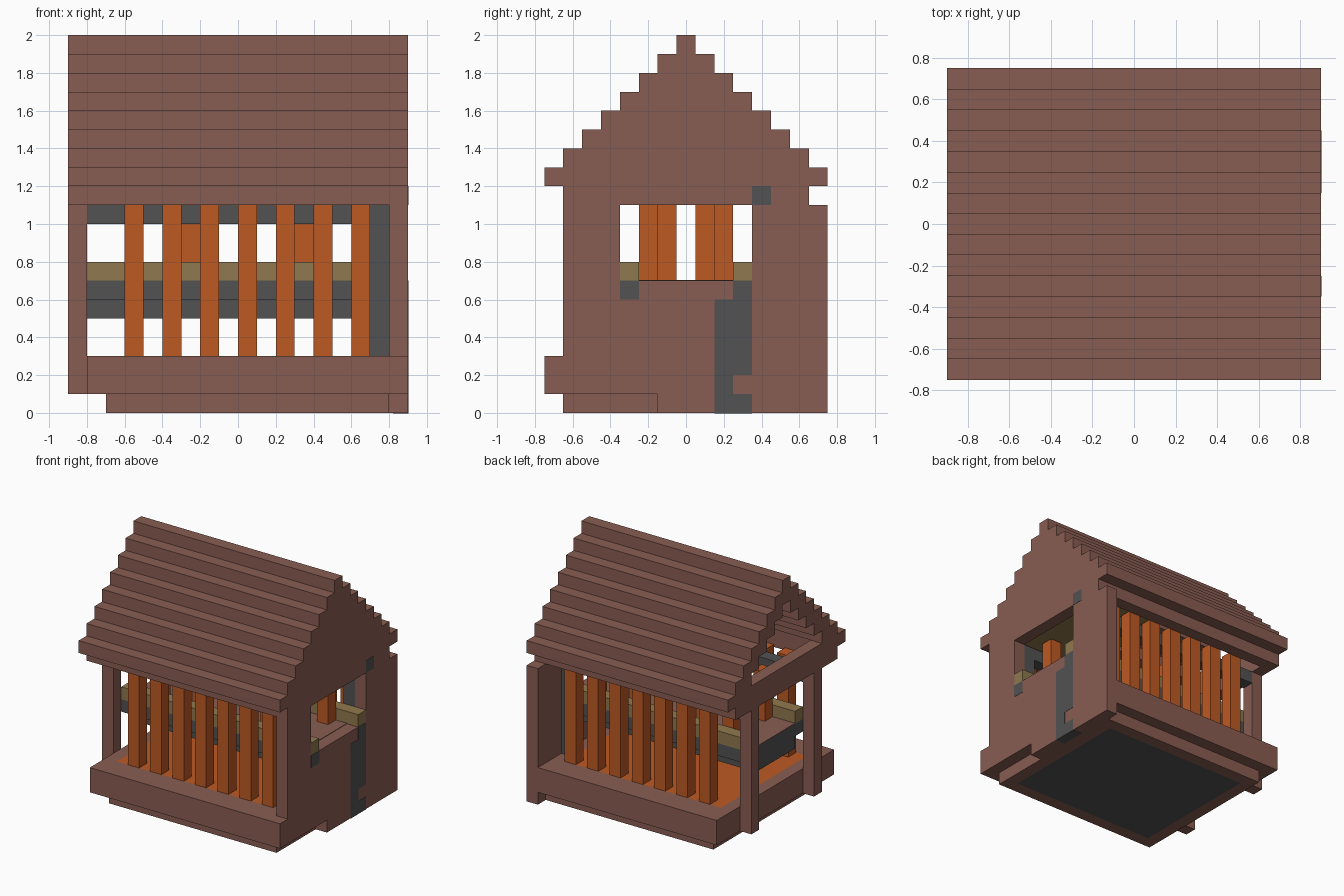
import bpy
import bmesh

cube = bpy.data.objects.get("Cube")
if cube:
    bpy.data.objects.remove(cube, do_unlink=True)


def material(name, r, g, b):
    m = bpy.data.materials.new(name)
    m.diffuse_color = (r, g, b, 1)
    m.use_nodes = True
    node = m.node_tree.nodes["Principled BSDF"]
    node.inputs["Base Color"].default_value = (r, g, b, 1)
    node.inputs["Roughness"].default_value = 0.9
    return m


BROWN = material("brown_wood", 0.25, 0.11, 0.085)
ORANGE = material("orange_wood", 0.51, 0.10, 0.016)
GREY = material("grey_stone", 0.085, 0.085, 0.085)
TAN = material("tan_wood", 0.28, 0.19, 0.077)


def boxes(name, mat, parts):
    """One object from boxes given as (x0, x1, y0, y1, z0, z1)."""
    bm = bmesh.new()
    for x0, x1, y0, y1, z0, z1 in parts:
        for v in bmesh.ops.create_cube(bm, size=1)["verts"]:
            v.co.x = x1 if v.co.x > 0 else x0
            v.co.y = y1 if v.co.y > 0 else y0
            v.co.z = z1 if v.co.z > 0 else z0
    mesh = bpy.data.meshes.new(name)
    bm.to_mesh(mesh)
    bm.free()
    mesh.materials.append(mat)
    obj = bpy.data.objects.new(name, mesh)
    bpy.context.collection.objects.link(obj)
    return obj


def both(parts):
    """Repeat boxes mirrored from back to front."""
    return parts + [(a, b, -d, -c, e, f) for a, b, c, d, e, f in parts]


def ring(x0, x1, y, ix0, ix1, iy, z0, z1):
    """Rectangular frame made of four boxes."""
    return both([(x0, x1, iy, y, z0, z1)]) + [
        (x0, ix0, -iy, iy, z0, z1), (ix1, x1, -iy, iy, z0, z1)]


# Base and floor
boxes("base_frame", BROWN, ring(-0.7, 0.8, 0.65, -0.6, 0.7, 0.55, 0, 0.1))
boxes("base_slab", GREY, [(-0.6, 0.7, -0.55, 0.55, 0, 0.1)])
boxes("floor_rim", BROWN, ring(-0.8, 0.9, 0.75, -0.7, 0.7, 0.55, 0.1, 0.3))
boxes("floor", ORANGE, [(-0.7, 0.7, -0.55, 0.55, 0.1, 0.3)])

# End wall with a window
boxes("end_wall", BROWN, [
    (0.8, 0.9, -0.15, 0.75, 0, 0.1),
    (0.8, 0.9, -0.65, 0.75, 0.3, 0.7),
    (0.8, 0.9, -0.65, -0.35, 0.7, 1.1),
    (0.8, 0.9, 0.35, 0.75, 0.7, 1.1),
    (0.8, 0.9, -0.65, 0.65, 1.1, 1.2)])

# Stone patches set in the end wall
patches = [(0.15, 0.35, -0.002, 0.1), (0.15, 0.25, 0.1, 0.2),
           (0.15, 0.35, 0.2, 0.6), (0.25, 0.35, 0.6, 0.7),
           (-0.35, -0.25, 0.6, 0.7), (0.35, 0.45, 1.1, 1.2)]
boxes("wall_stones", GREY, [(0.82, 0.902, *p) for p in patches])

# Stepped roof and the gable that closes one end
roof, gable = [], []
for i in range(8):
    w, z = 0.75 - i * 0.1, 1.2 + i * 0.1
    if w > 0.1:
        roof += both([(-0.9, 0.8, max(w - 0.2, 0), w, z, z + 0.1)])
    else:
        roof.append((-0.9, 0.8, -w, w, z, z + 0.1))
    gable.append((0.8, 0.9, -w, w, z, z + 0.1))
boxes("roof", BROWN, roof)
boxes("gable", BROWN, gable)
boxes("wall_plates", BROWN, both([(-0.9, 0.8, 0.55, 0.65, 1.1, 1.2)]))
boxes("tie_beam", BROWN, [(-0.9, -0.8, -0.65, 0.65, 1.1, 1.3)])
boxes("ceiling", TAN, [(0.2, 0.8, -0.55, 0.55, 1.11, 1.2)])

# Posts and inner beams
boxes("open_end_posts", BROWN, both([(-0.9, -0.8, 0.35, 0.45, 0.1, 1.1)]))
boxes("stone_columns", GREY, both([(0.7, 0.8, 0.35, 0.45, 0.3, 1.1)]))
boxes("stone_beams", GREY, both([(-0.8, 0.7, 0.35, 0.45, 1.0, 1.1)]))

# Slats along the long sides
slats = [(-0.6 + i * 0.2, -0.5 + i * 0.2, 0.45, 0.55, 0.3, 1.12)
         for i in range(7)]
boxes("slats", ORANGE, both(slats))

# Raised counter with rails and pegs
boxes("counter", GREY, [(-0.8, 0.8, -0.35, 0.35, 0.6, 0.7),
                        (-0.8, 0.8, -0.25, 0.25, 0.5, 0.6)])
boxes("counter_top", BROWN, [(-0.8, 0.8, -0.25, 0.25, 0.7, 0.704)])
boxes("counter_rails", TAN, both([(-0.8, 0.9, 0.25, 0.35, 0.7, 0.8)]))
pegs = [(x, x + 0.1, y, y + 0.1, 0.7, 1.1)
        for x, y in ((-0.6, 0.15), (-0.3, 0.05), (0.3, 0.05), (0.6, 0.15))]
boxes("counter_pegs", ORANGE, both(pegs))
